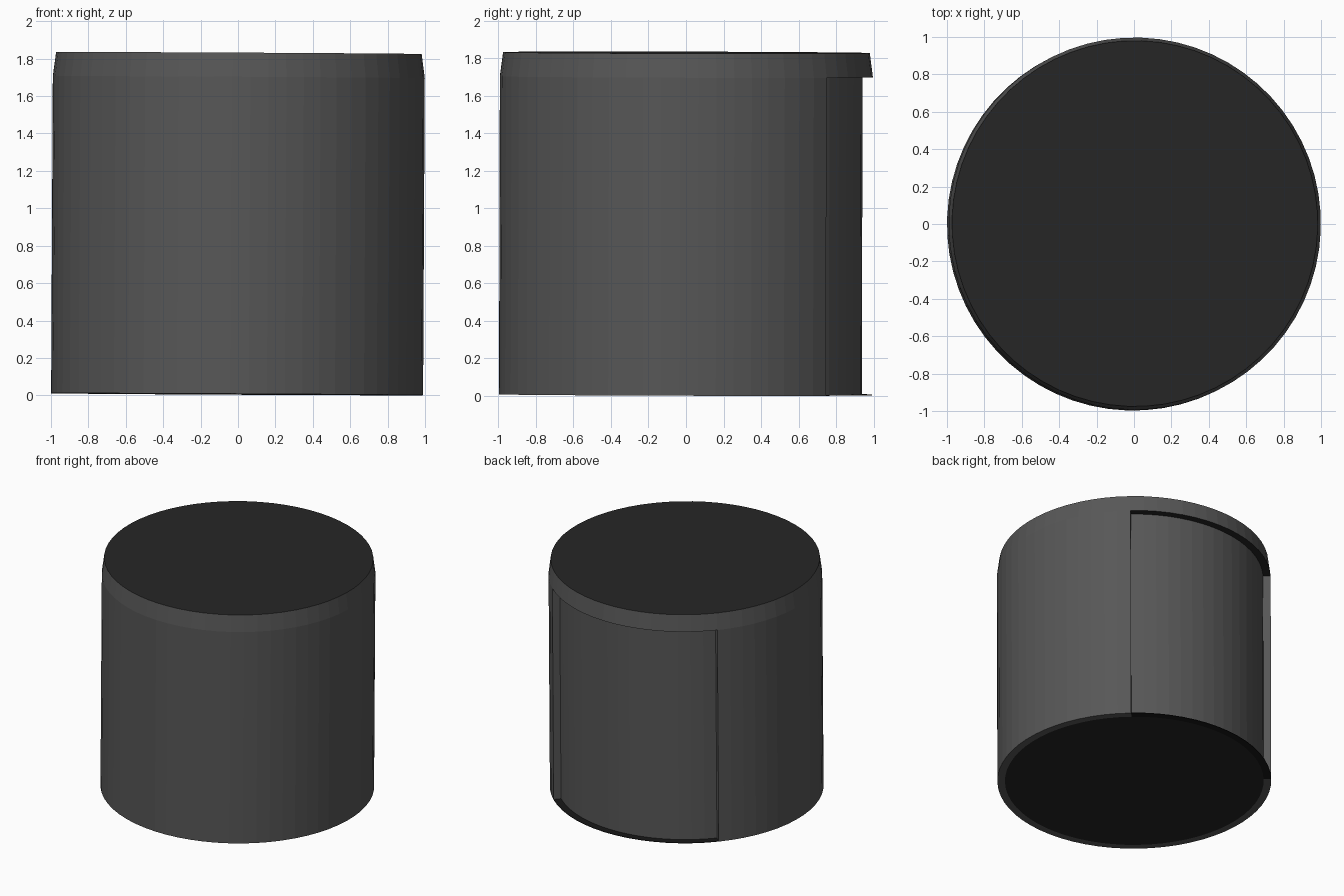
import bpy, bmesh, math
from mathutils import Matrix, Vector

if "Cube" in bpy.data.objects:
    bpy.data.objects.remove(bpy.data.objects["Cube"])

R, RIN, RTOP = 0.995, 0.94, 0.978      # outer wall, recessed wall, top edge
ZRIM, ZTOP = 1.695, 1.824
A0, A1 = math.radians(48.7), math.radians(138.5)   # recess at the back


def material(name, v):
    m = bpy.data.materials.new(name)
    m.diffuse_color = (v, v, v, 1)
    m.use_nodes = True
    m.node_tree.nodes["Principled BSDF"].inputs["Base Color"].default_value = m.diffuse_color
    return m


GREY = material("wall grey", 0.095)
DARK = material("cap dark", 0.019)
BLACK = material("ledge black", 0.009)

# slight lean of the whole model towards +x and +y
TILT = Matrix.Rotation(math.radians(0.3), 4, 'Y') @ Matrix.Rotation(math.radians(-0.15), 4, 'X')
PLACE = Matrix.Translation((-0.0048, -0.0024, 0.0058)) @ TILT


def angles(a, b, n):
    return [a + (b - a) * i / n for i in range(n + 1)]


BACK = angles(A0, A1, 16)
REST = angles(A1, A0 + 2 * math.pi, 48)
FULL = BACK[:-1] + REST[:-1]


def ring(bm, angs, r, z):
    return [bm.verts.new((r * math.cos(a), r * math.sin(a), z)) for a in angs]


def strip(bm, lo, hi, closed):
    n = len(lo)
    for i in range(n if closed else n - 1):
        j = (i + 1) % n
        bm.faces.new((lo[i], lo[j], hi[j], hi[i]))


def finish(name, bm, mats, rule=None):
    bmesh.ops.recalc_face_normals(bm, faces=bm.faces)
    if rule:
        for f in bm.faces:
            f.material_index = 1 if rule(f) else 0
    bm.transform(PLACE)
    me = bpy.data.meshes.new(name)
    bm.to_mesh(me)
    bm.free()
    for m in mats:
        me.materials.append(m)
    ob = bpy.data.objects.new(name, me)
    bpy.context.collection.objects.link(ob)
    return ob


def drum(name, r0, r1, z0, z1, mats):
    """Closed cylinder or cone with its end faces in the second colour."""
    bm = bmesh.new()
    lo, hi = ring(bm, FULL, r0, z0), ring(bm, FULL, r1, z1)
    strip(bm, lo, hi, True)
    bm.faces.new(lo[::-1])
    bm.faces.new(hi)
    return finish(name, bm, mats, lambda f: abs(f.normal.z) > 0.9)


def sector(name, angs, r0, r1, z0, z1, mats):
    """Curved slab between two radii and two angles."""
    bm = bmesh.new()
    a, b = ring(bm, angs, r0, z0), ring(bm, angs, r1, z0)
    c, d = ring(bm, angs, r1, z1), ring(bm, angs, r0, z1)
    for p, q in ((a, b), (b, c), (c, d), (d, a)):
        strip(bm, p, q, False)
    for k in (0, -1):
        bm.faces.new((a[k], b[k], c[k], d[k]))
    return finish(name, bm, mats)


# inner core, seen in the recess, with dark base
drum("inner_core", RIN, RIN, 0.0, ZRIM, [GREY, DARK])
# outer wall wrapping three quarters of the core
sector("outer_wall", REST, RIN, R, 0.0, ZRIM, [GREY])
# tapered rim with dark top and underside
drum("top_rim", R, RTOP, ZRIM, ZTOP, [GREY, DARK])
# thin ledge closing the recess at the bottom
sector("bottom_ledge", BACK, RIN, R, 0.0, 0.004, [BLACK])
